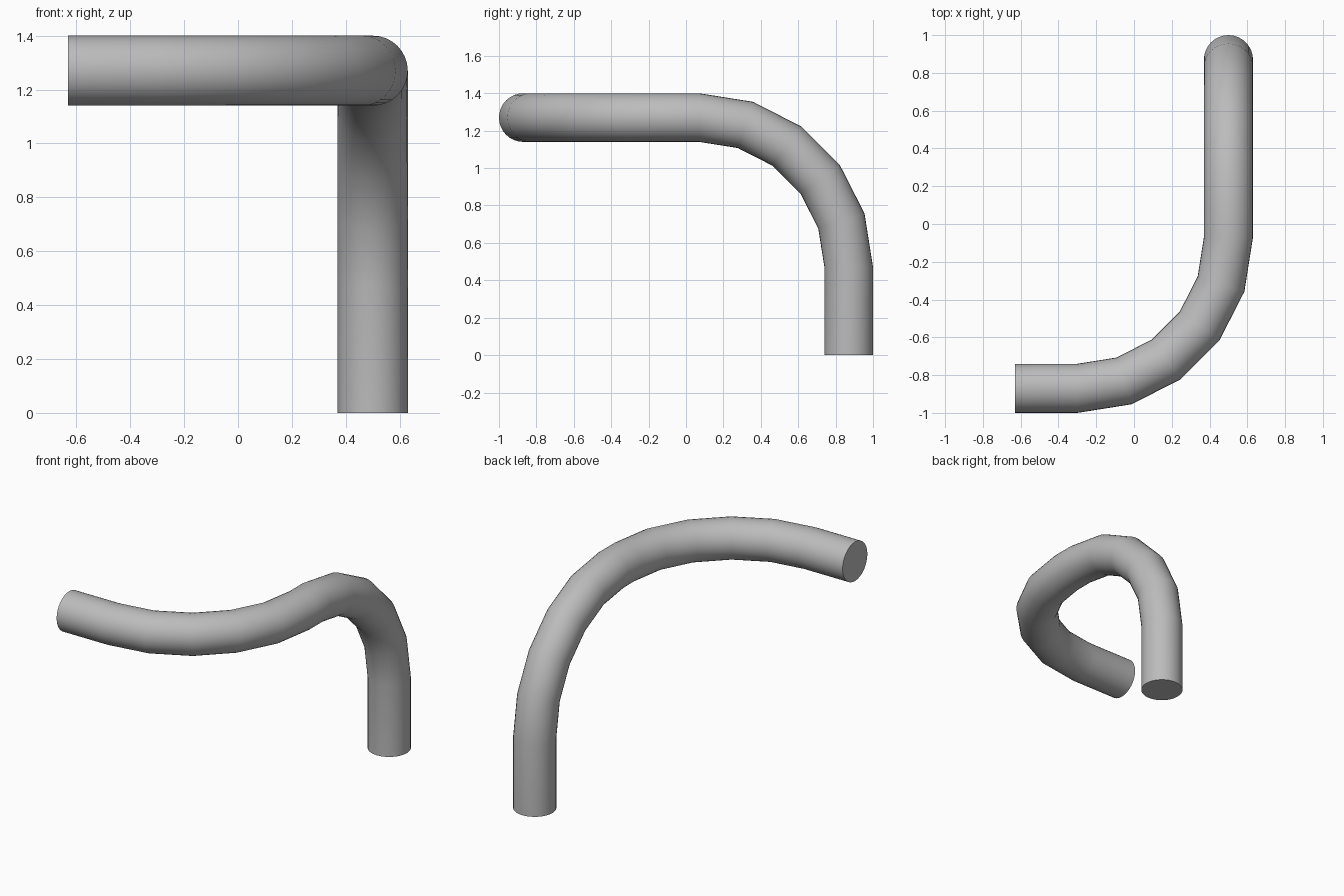
import bpy, bmesh, math
from mathutils import Vector

cube = bpy.data.objects.get("Cube")
if cube:
    bpy.data.objects.remove(cube, do_unlink=True)

RADIUS = 0.13      # pipe radius
BEND = 0.8         # centreline radius of both elbows
SIDES = 32
STEPS = 5          # segments per elbow
X, Y, Z = Vector((1, 0, 0)), Vector((0, 1, 0)), Vector((0, 0, 1))

# Plain grey material
grey = bpy.data.materials.new("pipe_grey")
grey.use_nodes = True
colour = (0.5, 0.5, 0.5, 1)
grey.diffuse_color = colour
grey.node_tree.nodes["Principled BSDF"].inputs["Base Color"].default_value = colour

# Stations along the pipe: centre plus the two axes of the cross-section
stations = [(Vector((0.5, 0.87, 0)), X, Y)]                  # foot of the upright
lower_pivot = Vector((0.5, 0.07, 0.47))
upper_pivot = Vector((-0.3, -0.07, 1.27))
for i in range(STEPS + 1):                                   # upright to level
    a = math.pi / 2 * i / STEPS
    out = Y * math.cos(a) + Z * math.sin(a)
    stations.append((lower_pivot + out * BEND, X, out))
for i in range(STEPS + 1):                                   # level turn to the right
    a = math.pi / 2 * i / STEPS
    out = X * math.cos(a) - Y * math.sin(a)
    stations.append((upper_pivot + out * BEND, out, Z))
stations.append((Vector((-0.63, -0.87, 1.27)), -Y, Z))       # free end

# Skin the stations and cap both ends
bm = bmesh.new()
rings = []
for centre, u, v in stations:
    angles = [math.tau * k / SIDES for k in range(SIDES)]
    rings.append([bm.verts.new(centre + (u * math.cos(t) + v * math.sin(t)) * RADIUS)
                  for t in angles])
for a, b in zip(rings, rings[1:]):
    for k in range(SIDES):
        n = (k + 1) % SIDES
        bm.faces.new((a[k], a[n], b[n], b[k]))
bm.faces.new(rings[0])
bm.faces.new(rings[-1])
bmesh.ops.recalc_face_normals(bm, faces=bm.faces)

mesh = bpy.data.meshes.new("bent_pipe")
bm.to_mesh(mesh)
bm.free()
mesh.materials.append(grey)
pipe = bpy.data.objects.new("bent_pipe", mesh)
bpy.context.collection.objects.link(pipe)

# Smooth sides, sharp end rims
bpy.ops.object.select_all(action='DESELECT')
pipe.select_set(True)
bpy.context.view_layer.objects.active = pipe
bpy.ops.object.shade_smooth_by_angle(angle=math.radians(40))
